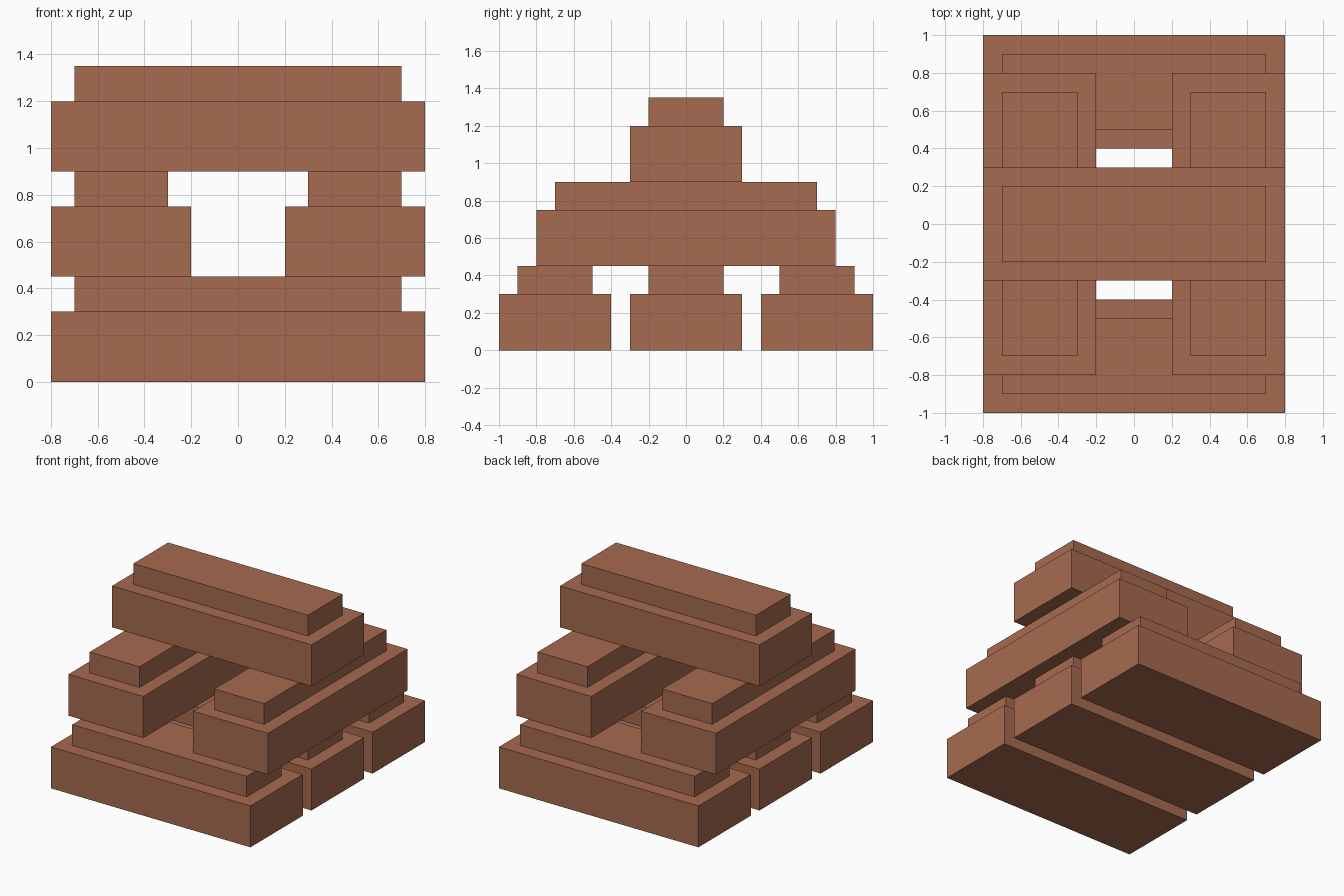
import bpy
import bmesh
from mathutils import Matrix, Vector

if "Cube" in bpy.data.objects:
    bpy.data.objects.remove(bpy.data.objects["Cube"])

clay = bpy.data.materials.new("brick_clay")
clay.diffuse_color = (0.38, 0.145, 0.08, 1.0)
clay.use_nodes = True
clay.node_tree.nodes["Principled BSDF"].inputs["Base Color"].default_value = clay.diffuse_color

LENGTH, WIDTH, BODY_H, STEP_H, INSET = 1.6, 0.6, 0.3, 0.15, 0.1


def stepped_brick(name, x, y, z, along_y=False):
    """Block with a narrower raised step inset into its top face."""
    sx, sy = (WIDTH, LENGTH) if along_y else (LENGTH, WIDTH)
    bm = bmesh.new()
    bmesh.ops.create_cube(bm, size=1.0, matrix=Matrix.Translation((0, 0, BODY_H / 2))
                          @ Matrix.Diagonal((sx, sy, BODY_H, 1)))
    bm.normal_update()
    top = max(bm.faces, key=lambda f: f.calc_center_median().z)
    bmesh.ops.inset_region(bm, faces=[top], thickness=INSET, use_even_offset=True)
    # Raise the inset face into the step
    ext = bmesh.ops.extrude_discrete_faces(bm, faces=[top])
    raised = ext["faces"][0]
    bmesh.ops.translate(bm, verts=raised.verts[:], vec=Vector((0, 0, STEP_H)))
    bmesh.ops.recalc_face_normals(bm, faces=bm.faces[:])
    mesh = bpy.data.meshes.new(name)
    bm.to_mesh(mesh)
    bm.free()
    mesh.materials.append(clay)
    obj = bpy.data.objects.new(name, mesh)
    obj.location = (x, y, z)
    bpy.context.collection.objects.link(obj)
    return obj


LAYER = BODY_H + STEP_H

# Bottom layer: three bricks side by side
for label, y in (("front", -0.7), ("middle", 0.0), ("back", 0.7)):
    stepped_brick("bottom_brick_" + label, 0, y, 0)

# Second layer: two crosswise bricks
for label, x in (("left", -0.5), ("right", 0.5)):
    stepped_brick("cross_brick_" + label, x, 0, LAYER, along_y=True)

# Single brick on top
stepped_brick("top_brick", 0, 0, 2 * LAYER)
